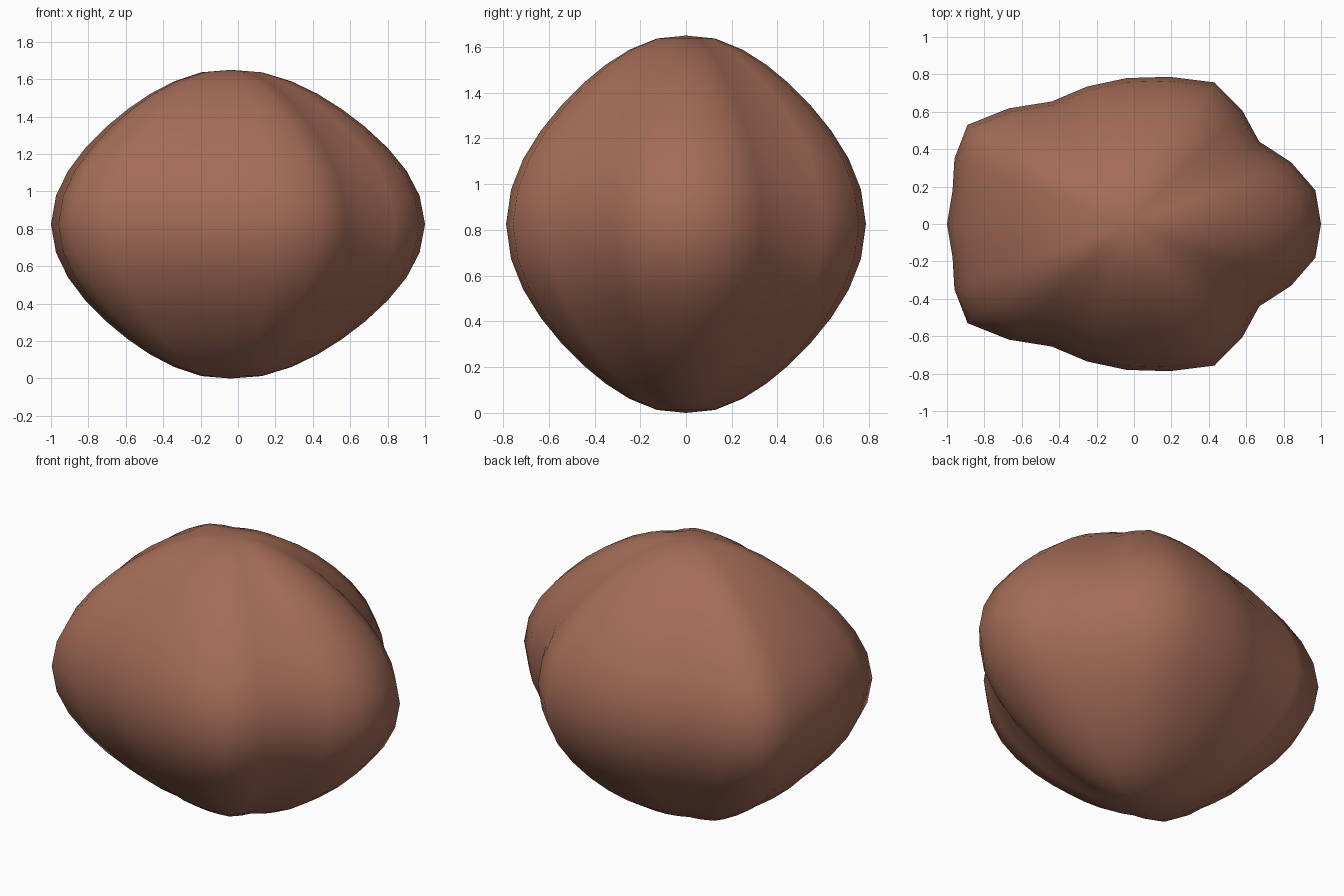
import bpy, bmesh

if "Cube" in bpy.data.objects:
    bpy.data.objects.remove(bpy.data.objects["Cube"], do_unlink=True)

CENTRE_X = -0.04
MID_Z = 0.825

# Half of the five-lobed equator, around the centre axis
half_equator = [(1.04, 0), (1.01, .18), (.88, .33), (.71, .44), (.62, .605),
                (.47, .757), (.23, .787), (0, .78), (-.21, .735), (-.4, .655),
                (-.63, .618), (-.85, .53), (-.92, .35), (-.93, .18), (-.96, 0)]
equator = half_equator + [(x, -y) for x, y in half_equator[-2:0:-1]]

# Upper half of the profile: equator scale and height above the middle
half_profile = [(1, 0), (.972, .152), (.905, .285), (.808, .408), (.69, .522),
                (.57, .617), (.447, .697), (.315, .763), (.162, .812)]
profile = [(s, -h) for s, h in half_profile[:0:-1]] + half_profile

# Lobed body: scaled rings closed by a pole at each end
bm = bmesh.new()
rings = [[bm.verts.new((CENTRE_X + x * s, y * s, MID_Z + h)) for x, y in equator]
         for s, h in profile]
bottom = bm.verts.new((CENTRE_X, 0, 0))
top = bm.verts.new((CENTRE_X, 0, 2 * MID_Z))
count = len(equator)
for i in range(count):
    j = (i + 1) % count
    for low, high in zip(rings, rings[1:]):
        bm.faces.new((low[i], low[j], high[j], high[i]))
    bm.faces.new((bottom, rings[0][j], rings[0][i]))
    bm.faces.new((rings[-1][i], rings[-1][j], top))
bmesh.ops.recalc_face_normals(bm, faces=bm.faces)
for face in bm.faces:
    face.smooth = True
mesh = bpy.data.meshes.new("lobed_body")
bm.to_mesh(mesh)
bm.free()
body = bpy.data.objects.new("lobed_body", mesh)
bpy.context.collection.objects.link(body)

# Reddish brown surface
brown = bpy.data.materials.new("reddish_brown")
brown.use_nodes = True
colour = (0.37, 0.15, 0.095, 1)
brown.diffuse_color = colour
brown.node_tree.nodes["Principled BSDF"].inputs["Base Color"].default_value = colour
mesh.materials.append(brown)
